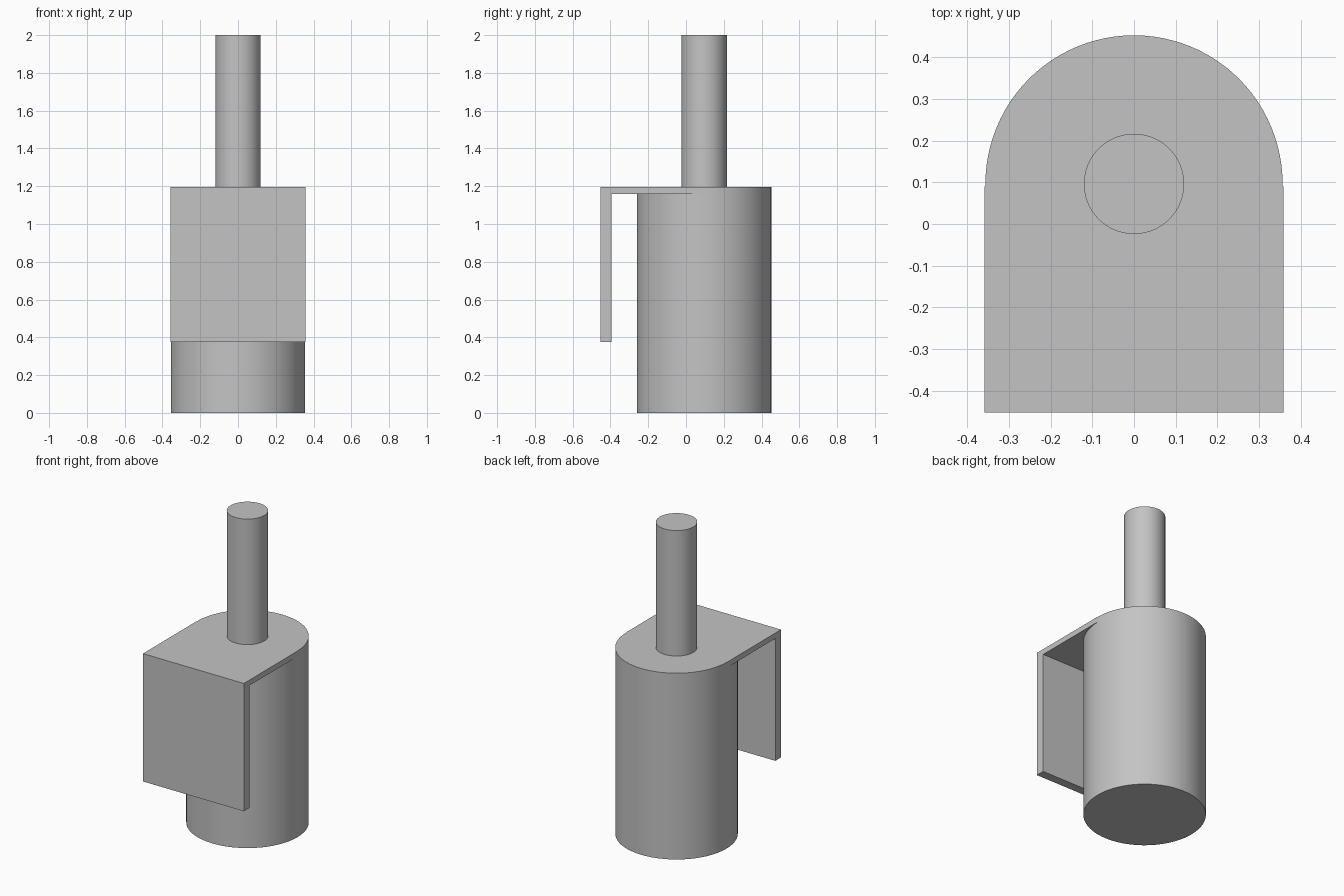
import bpy
import bmesh

cube = bpy.data.objects.get("Cube")
if cube:
    bpy.data.objects.remove(cube, do_unlink=True)

AXIS_Y = 0.096      # shared axis of body and shaft
RADIUS = 0.356
TOP = 1.195

grey = bpy.data.materials.new("plain_grey")
grey.use_nodes = True
colour = (0.55, 0.55, 0.55, 1)
grey.diffuse_color = colour
grey.node_tree.nodes["Principled BSDF"].inputs["Base Color"].default_value = colour


def cylinder(name, radius, bottom, top):
    bpy.ops.mesh.primitive_cylinder_add(
        vertices=96, radius=radius, depth=top - bottom,
        location=(0, AXIS_Y, (bottom + top) / 2))
    obj = bpy.context.object
    obj.name = name
    obj.data.materials.append(grey)
    bpy.ops.object.shade_smooth_by_angle()
    return obj


def extruded_profile(name, profile, half_width):
    """Extrude a (y, z) outline symmetrically along x."""
    bm = bmesh.new()
    face = bm.faces.new([bm.verts.new((-half_width, y, z)) for y, z in profile])
    side = bmesh.ops.extrude_face_region(bm, geom=[face])["geom"]
    moved = [v for v in side if isinstance(v, bmesh.types.BMVert)]
    bmesh.ops.translate(bm, verts=moved, vec=(2 * half_width, 0, 0))
    bmesh.ops.recalc_face_normals(bm, faces=bm.faces)
    mesh = bpy.data.meshes.new(name)
    bm.to_mesh(mesh)
    bm.free()
    mesh.materials.append(grey)
    obj = bpy.data.objects.new(name, mesh)
    bpy.context.collection.objects.link(obj)
    return obj


# Round body and the thin shaft standing on it
cylinder("body", RADIUS, 0, TOP)
cylinder("shaft", 0.12, TOP - 0.02, 2)

# L-shaped clip: top plate reaching the body axis, front plate hanging down
front, inner, under, hem = -0.452, -0.395, 1.16, 0.375
extruded_profile("clip", [
    (front, hem), (inner, hem), (inner, under),
    (AXIS_Y - 0.006, under), (AXIS_Y - 0.006, TOP), (front, TOP)], RADIUS + 0.002)
